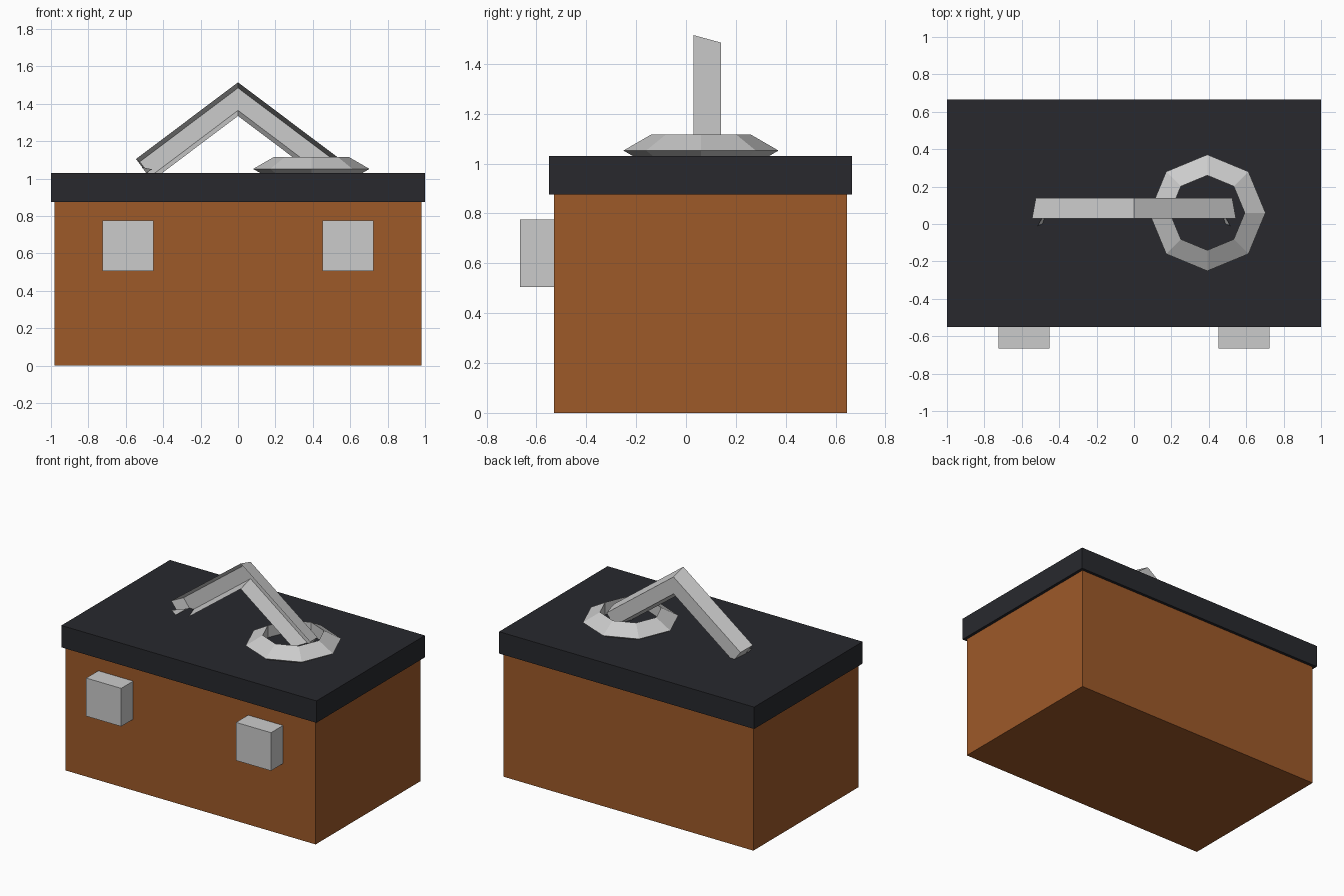
import bpy

if "Cube" in bpy.data.objects:
    bpy.data.objects.remove(bpy.data.objects["Cube"])


def material(name, rgb):
    mat = bpy.data.materials.new(name)
    mat.diffuse_color = (*rgb, 1)
    mat.use_nodes = True
    mat.node_tree.nodes["Principled BSDF"].inputs["Base Color"].default_value = mat.diffuse_color
    return mat


def box(name, lo, hi, mat=None):
    size = [b - a for a, b in zip(lo, hi)]
    mid = [(a + b) / 2 for a, b in zip(lo, hi)]
    bpy.ops.mesh.primitive_cube_add(size=1, location=mid)
    obj = bpy.context.object
    obj.name = name
    obj.scale = size
    if mat:
        obj.data.materials.append(mat)
    return obj


def sheet(name, verts, faces):
    mesh = bpy.data.meshes.new(name)
    mesh.from_pydata(verts, [], faces)
    obj = bpy.data.objects.new(name, mesh)
    bpy.context.collection.objects.link(obj)
    return obj


brown = material("brown", (0.34, 0.10, 0.022))
black = material("black", (0.021, 0.022, 0.027))

# Case and overhanging lid
box("case_body", (-0.98, -0.53, 0), (0.98, 0.645, 0.88), brown)
box("lid", (-1, -0.55, 0.875), (1, 0.665, 1.03), black)

# Front latches
for side, x in (("left", -0.5875), ("right", 0.5875)):
    box("latch_" + side, (x - 0.137, -0.665, 0.505), (x + 0.137, -0.525, 0.775))

# Eight-sided ring with a triangular section, sunk in the lid
bpy.ops.mesh.primitive_torus_add(major_segments=8, minor_segments=3,
                                 major_radius=0.237, minor_radius=0.074,
                                 location=(0.392, 0.06, 1.052))
bpy.context.object.name = "lid_ring"

# Peaked handle: flared channel, open towards the front
# section order: front outer, back outer, back inner, front inner
peak = [(0, 0.03, 1.515), (0, 0.14, 1.485), (0, 0.14, 1.365), (0, 0.03, 1.335)]
end = [(-0.545, 0.03, 1.105), (-0.525, 0.14, 1.09),
       (-0.467, 0.14, 1.013), (-0.459, 0.03, 0.99)]
prong = [(-0.515, -0.01, 1.062), (-0.49, 0.0, 1.03), (-0.46, 0.09, 1.05)]
walls = [(i, i + 1, i + 5, i + 4) for i in range(3)]
handle = sheet("handle", peak + end + prong, walls + [(4, 5, 6, 7), (8, 9, 10)])
mirror = handle.modifiers.new("mirror", "MIRROR")
mirror.use_axis[0] = True
